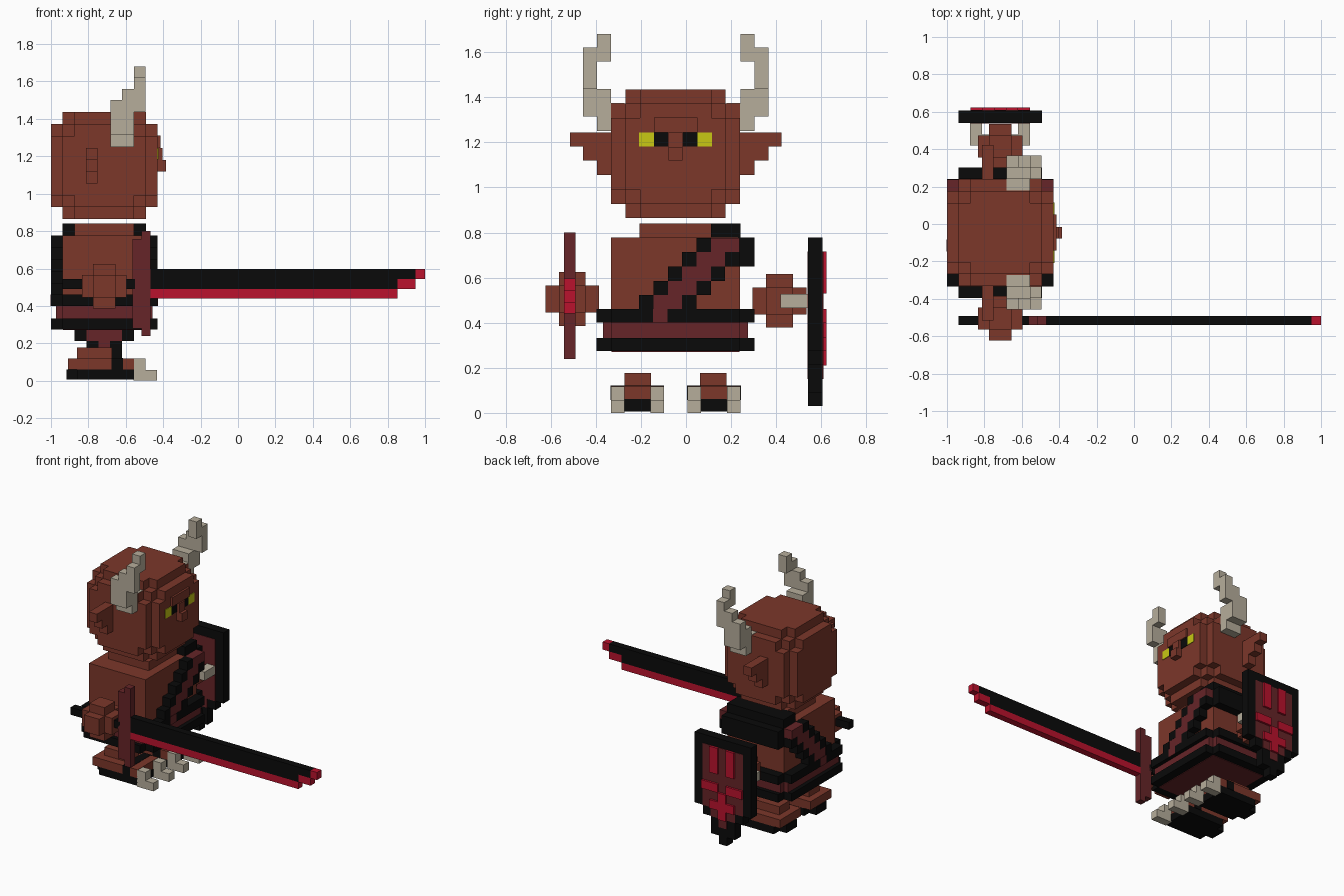
import bpy, bmesh

if "Cube" in bpy.data.objects:
    bpy.data.objects.remove(bpy.data.objects["Cube"])

U = 0.0635           # voxel size
CX, CY = -0.715, -0.046   # figure axis


def mat(name, r, g, b):
    m = bpy.data.materials.new(name)
    m.diffuse_color = (r, g, b, 1)
    m.use_nodes = True
    m.node_tree.nodes["Principled BSDF"].inputs["Base Color"].default_value = m.diffuse_color
    return m


SKIN = mat("skin", 0.2, 0.038, 0.023)
DARK = mat("black", 0.003, 0.003, 0.003)
CLOTH = mat("dark_red", 0.133, 0.018, 0.021)
RED = mat("red", 0.49, 0.006, 0.026)
BONE = mat("bone", 0.47, 0.42, 0.33)
YELLOW = mat("yellow", 0.58, 0.58, 0.007)


def finish(name, bm, m):
    me = bpy.data.meshes.new(name)
    bmesh.ops.recalc_face_normals(bm, faces=bm.faces)
    bm.to_mesh(me)
    bm.free()
    me.materials.append(m)
    ob = bpy.data.objects.new(name, me)
    bpy.context.collection.objects.link(ob)
    return ob


def boxes(name, m, *bs):
    """One object from boxes given as x0, x1, y0, y1, z0, z1."""
    bm = bmesh.new()
    for x0, x1, y0, y1, z0, z1 in bs:
        vs = bmesh.ops.create_cube(bm, size=1)["verts"]
        for v in vs:
            v.co.x = x1 if v.co.x > 0 else x0
            v.co.y = y1 if v.co.y > 0 else y0
            v.co.z = z1 if v.co.z > 0 else z0
    return finish(name, bm, m)


def pair(name, m, *bs):
    """Same boxes on both sides of the figure's middle plane."""
    boxes(name + "_right", m, *bs)
    boxes(name + "_left", m, *[(a, b, 2 * CY - d, 2 * CY - c, e, f) for a, b, c, d, e, f in bs])


def voxel_ball(name, m, centre, n, r2, u):
    """Outer faces of a voxel ball, n voxels across."""
    h = (n - 1) / 2
    cells = {(i - h, j - h, k - h) for i in range(n) for j in range(n) for k in range(n)
             if (i - h) ** 2 + (j - h) ** 2 + (k - h) ** 2 <= r2}
    bm = bmesh.new()
    for c in cells:
        for ax in range(3):
            for s in (-1, 1):
                nb = list(c)
                nb[ax] += s
                if tuple(nb) in cells:
                    continue
                vs = []
                for p, q in ((-.5, -.5), (.5, -.5), (.5, .5), (-.5, .5)):
                    if s < 0:
                        p, q = q, p
                    v = list(c)
                    v[ax] += s * .5
                    v[(ax + 1) % 3] += p
                    v[(ax + 2) % 3] += q
                    vs.append(bm.verts.new([centre[t] + v[t] * u for t in range(3)]))
                bm.faces.new(vs)
    bmesh.ops.remove_doubles(bm, verts=bm.verts, dist=1e-4)
    return finish(name, bm, m)


# Head, nose, eyes
voxel_ball("head", SKIN, (CX, CY, 1.15), 9, 29, U)
boxes("nose", SKIN,
      (-.45, -.415, -.143, .05, 1.245, 1.31),
      (-.45, -.405, -.078, -.015, 1.18, 1.245),
      (-.45, -.385, -.078, -.015, 1.12, 1.18))
pair("eye", YELLOW, (-.45, -.425, -.208, -.143, 1.182, 1.245))
pair("pupil", DARK, (-.45, -.425, -.143, -.079, 1.182, 1.245))

# Ears and horns
pair("ear", SKIN,
     (-.813, -.75, -.515, -.31, 1.182, 1.245),
     (-.813, -.75, -.458, -.31, 1.12, 1.182),
     (-.813, -.75, -.395, -.31, 1.055, 1.12))
pair("horn", BONE,
     (-.683, -.557, -.395, -.272, 1.25, 1.315),
     (-.683, -.557, -.458, -.272, 1.315, 1.375),
     (-.683, -.557, -.458, -.333, 1.375, 1.437),
     (-.683, -.495, -.458, -.395, 1.437, 1.5),
     (-.62, -.495, -.458, -.395, 1.5, 1.56),
     (-.557, -.495, -.458, -.333, 1.56, 1.62),
     (-.557, -.495, -.395, -.333, 1.62, 1.68))

# Torso and belt
boxes("torso", SKIN,
      (-.938, -.495, -.333, .24, .3, .777),
      (-.875, -.557, -.207, .12, .777, .84))


def ring(z0, z1, d=0):
    return [(-1 + d, -.43 - d, -.333, .24, z0, z1),
            (-.938, -.493, -.396 + d, .303 - d, z0, z1)]


boxes("belt_trim", DARK, *ring(.275, .332), *ring(.4, .46))
boxes("belt_cloth", CLOTH, *ring(.332, .4, .028))
boxes("torso_underside", CLOTH, (-.935, -.497, -.33, .237, .271, .29))

# Diagonal strap on chest and back, over the left shoulder
black, red = [(-.938, -.493, .11, .242, .777, .841),
              (-.938, -.493, .23, .303, .65, .777)], []
for x0, x1 in ((-.51, -.43), (-1, -.92)):
    for k in range(1, 6):
        y = .11 - k * U
        z1 = .84 - k * U
        z0 = z1 - U
        end = min(y + 3 * U, .24)
        black.append((x0, x1, y, y + U, z0, z1))
        red.append((x0 + .001, x1 - .001, y + U, end, z0, z1))
        if k > 1:
            black.append((x0, x1, end, .24 if k == 2 else end + U, z0, z1))
    red.append((x0 - .002, x1 + .002, -.147, -.082, .4, .46))
boxes("strap_edges", DARK, *black)
boxes("strap_cloth", CLOTH, *red)

# Feet with soles, bindings and claws
pair("foot", SKIN,
     (-.91, -.557, -.333, -.1, .06, .12),
     (-.86, -.675, -.333, -.1, .06, .118),
     (-.86, -.675, -.272, -.155, .118, .178))
pair("sole", DARK, (-.917, -.555, -.272, -.155, .006, .061),
     (-.86, -.557, -.333, -.1, .006, .06))
pair("foot_binding", DARK, (-.675, -.615, -.336, -.097, .058, .122))
pair("claw", BONE, *[b for y in (-.333, -.158) for b in (
    (-.56, -.495, y, y + .06, 0, .118), (-.495, -.433, y, y + .06, 0, .058))])

# Floating hands
voxel_ball("right_hand", SKIN, (CX, -.505, .505), 4, 3, .0595)
voxel_ball("left_hand", SKIN, (CX, .415, .497), 4, 3, .0595)

# Sword
S = (-.541, -.491)
boxes("sword_grip", DARK, (-.938, -.55, *S, .49, .543))
boxes("sword_guard", CLOTH,
      (-.565, -.467, *S, .28, .758),
      (-.515, -.467, *S, .238, .8))
boxes("sword_blade", DARK,
      (-.467, .95, *S, .543, .597),
      (-.467, .853, *S, .49, .543))
boxes("sword_edge", RED,
      (-.467, .853, *S, .44, .49),
      (.853, .95, *S, .49, .543),
      (.95, 1, *S, .543, .597))


# Shield: rim, cloth panel on both faces, raised emblem, bone handle
def slab(c0, c1, y0, y1, z0, z1):
    """Box between shield columns c0..c1, counted from the middle column."""
    return (CX + (c0 - .5) * U, CX + (c1 + .5) * U, y0, y1, z0, z1)


R = (.541, .606)
boxes("shield_rim", DARK,
      slab(-3, 3, *R, .275, .778), slab(-2, 2, *R, .212, .275),
      slab(-1, 1, *R, .09, .212), slab(0, 0, *R, .03, .09))
P = (.538, .609)
boxes("shield_panel", CLOTH,
      slab(-2, 2, *P, .275, .715), slab(-1, 1, *P, .212, .275),
      slab(0, 0, *P, .15, .212))
E = (.6, .624)
boxes("shield_emblem", RED,
      *[slab(s, s, *E, .53, .715) for s in (-1, 1)],
      *[slab(min(s, 2 * s), max(s, 2 * s), *E, .4, .46) for s in (-1, 1)],
      slab(0, 0, *E, .21, .4), slab(-1, 1, *E, .275, .335))
boxes("shield_handle", BONE,
      (-.877, -.557, .42, .478, .466, .527),
      (-.877, -.813, .42, .545, .466, .527),
      (-.62, -.557, .42, .545, .466, .527))
